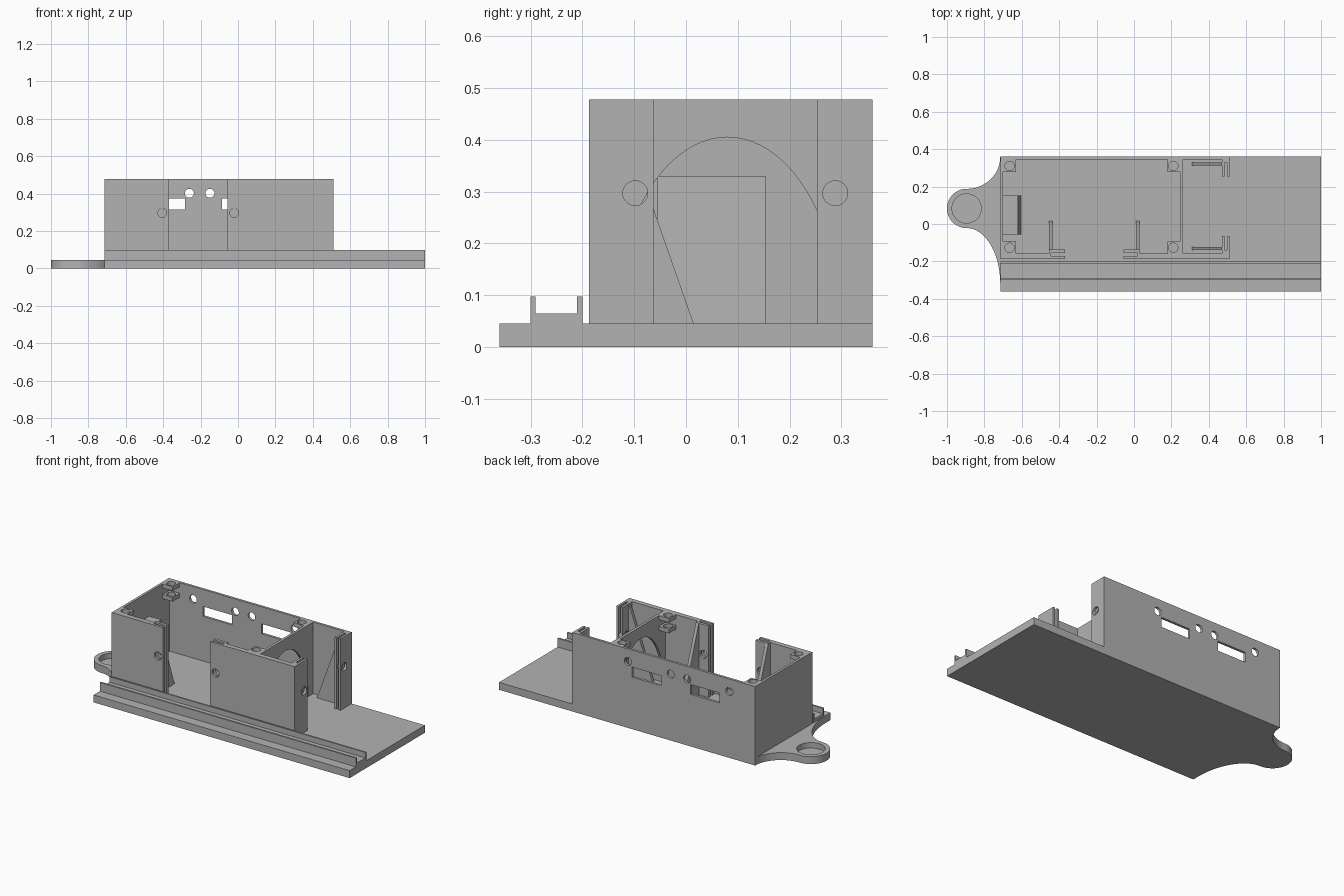
import bpy, bmesh, math
from mathutils import Vector

cube = bpy.data.objects.get("Cube")
if cube:
    bpy.data.objects.remove(cube, do_unlink=True)

GREY = (0.45, 0.45, 0.45, 1.0)
grey = bpy.data.materials.new("plain grey")
grey.use_nodes = True
grey.diffuse_color = GREY
grey.node_tree.nodes["Principled BSDF"].inputs["Base Color"].default_value = GREY

FLOOR, TOP = 0.045, 0.478
LEFT, END, BACK, FRONT = -0.715, 0.51, 0.36, -0.187
parts = []


def prism(name, outline, low, high, axis="z"):
    """Extrude a 2D outline along an axis; the outline uses the other two axes in order."""
    place = {"x": lambda a, b, c: (c, a, b),
             "y": lambda a, b, c: (a, c, b),
             "z": lambda a, b, c: (a, b, c)}[axis]
    bm = bmesh.new()
    face = bm.faces.new([bm.verts.new(place(a, b, low)) for a, b in outline])
    grown = bmesh.ops.extrude_face_region(bm, geom=[face])["geom"]
    moved = [v for v in grown if isinstance(v, bmesh.types.BMVert)]
    bmesh.ops.translate(bm, verts=moved, vec=Vector(place(0, 0, high - low)))
    bmesh.ops.recalc_face_normals(bm, faces=bm.faces)
    mesh = bpy.data.meshes.new(name)
    bm.to_mesh(mesh)
    bm.free()
    mesh.materials.append(grey)
    obj = bpy.data.objects.new(name, mesh)
    bpy.context.collection.objects.link(obj)
    parts.append(obj)
    return obj


def rect(a0, a1, b0, b1):
    return [(a0, b0), (a1, b0), (a1, b1), (a0, b1)]


def arc(cx, cy, rx, ry, start, stop, steps=24):
    angles = [math.radians(start + (stop - start) * i / steps) for i in range(steps + 1)]
    return [(cx + rx * math.cos(t), cy + ry * math.sin(t)) for t in angles]


def circle(cx, cy, r, steps=32):
    return arc(cx, cy, r, r, 0, 360, steps)[:-1]


def cut(obj, outline, low, high, axis):
    """Subtract a prism from a part."""
    cutter = prism("cutter", outline, low, high, axis)
    parts.remove(cutter)
    mod = obj.modifiers.new("cut", "BOOLEAN")
    mod.operation, mod.solver, mod.object = "DIFFERENCE", "EXACT", cutter
    graph = bpy.context.evaluated_depsgraph_get()
    mesh = bpy.data.meshes.new_from_object(obj.evaluated_get(graph))
    obj.modifiers.clear()
    obj.data = mesh
    bpy.data.objects.remove(cutter, do_unlink=True)


# Base plate with a rounded tab and a blind round recess
tab_x, tab_y, tab_r = -0.895, 0.083, 0.105
reach = LEFT - tab_x
outline = [(1, -0.36), (1, BACK)]
outline += arc(tab_x, BACK, reach, BACK - tab_y - tab_r, 0, -90)
outline += arc(tab_x, tab_y, tab_r, tab_r, 90, 270, 36)[1:-1]
outline += arc(tab_x, -0.32, reach, tab_y - tab_r + 0.32, 90, 0)
outline += [(LEFT, -0.36)]
base = prism("base_plate", outline, 0, FLOOR)
cut(base, circle(tab_x, tab_y, 0.078, 48), 0.012, 0.1, "z")

# Channel rail along the front
prism("front_rail", [(-0.30, FLOOR), (-0.20, FLOOR), (-0.20, 0.098), (-0.21, 0.098),
                     (-0.21, 0.065), (-0.29, 0.065), (-0.29, 0.098), (-0.30, 0.098)],
      LEFT, 1, "x")

# Closed end wall and its drafted inner block
prism("closed_end_wall", rect(FRONT, BACK, FLOOR, TOP), LEFT, -0.70, "x")
prism("inner_block", [(-0.70, FLOOR), (-0.605, FLOOR), (-0.62, 0.33), (-0.70, 0.33)],
      -0.055, 0.153, "y")

# Back wall with connector slots and round holes
back = prism("back_wall", rect(-0.70, END, FLOOR, TOP), 0.345, BACK, "y")
for x0, x1 in ((-0.475, -0.283), (-0.085, 0.11)):
    cut(back, rect(x0, x1, 0.315, 0.375), 0.3, 0.4, "y")
for x in (-0.542, -0.26, -0.15, 0.137):
    cut(back, circle(x, 0.402, 0.024), 0.3, 0.4, "y")


# Front walls: each has a slotted guide and a gusset beside the opening
def front_wall(side, far, edge, way):
    inner = edge - way * 0.085
    slot = edge - way * 0.075
    wall = prism(side + "_front_wall", [
        (far, FRONT), (edge, FRONT), (edge, -0.172), (slot, -0.172), (slot, -0.154),
        (edge, -0.154), (edge, -0.137), (inner, -0.137), (inner, -0.157), (far, -0.157)],
        FLOOR, TOP)
    cut(wall, circle(edge - way * 0.035, 0.297, 0.024), -0.3, 0, "y")
    rib = sorted((inner, inner + way * 0.02))
    prism(side + "_front_gusset", [(-0.14, FLOOR), (0.015, FLOOR), (-0.137, TOP), (-0.14, TOP)],
          rib[0], rib[1], "x")


front_wall("right", -0.70, -0.37, 1)
front_wall("left", END, -0.055, -1)


# Open end: slotted guide posts and gussets
def end_post(place, wall_y, edge, way):
    slot = edge - way * 0.075
    post = prism(place + "_end_post", [
        (0.47, wall_y), (0.47, edge), (0.484, edge), (0.484, slot),
        (0.496, slot), (0.496, edge), (END, edge), (END, wall_y)], FLOOR, TOP)
    cut(post, circle(edge - way * 0.035, 0.297, 0.024), 0.4, 0.6, "x")
    rib = sorted((slot, slot + way * 0.016))
    prism(place + "_end_gusset", [(0.472, FLOOR), (0.31, FLOOR), (0.468, TOP), (0.472, TOP)],
          rib[0], rib[1], "y")


end_post("front", -0.157, -0.063, 1)
end_post("back", 0.345, 0.253, -1)

# Partition with a half-ellipse arch
arch = arc(0.08, FLOOR, 0.217, TOP - FLOOR - 0.073, 0, 180, 40)
prism("arched_partition", [(0.345, FLOOR)] + arch + [(-0.157, FLOOR), (-0.157, TOP), (0.345, TOP)],
      0.246, 0.262, "x")

# Pairs of screw tabs in the four lid corners
for x0, x1, hole_x, side in ((-0.70, -0.632, -0.665, "right"), (0.178, 0.246, 0.21, "left")):
    for y0, y1, hole_y, end in ((-0.157, -0.093, -0.127, "front"), (0.278, 0.345, 0.31, "back")):
        for z, level in ((TOP - 0.025, "upper"), (TOP - 0.09, "lower")):
            tab = prism(f"{level}_{end}_{side}_screw_tab", rect(x0, x1, y0, y1), z, z + 0.025)
            cut(tab, circle(hole_x, hole_y, 0.025), 0.2, 0.6, "z")

# Smooth the round walls while keeping edges sharp
bpy.ops.object.select_all(action="DESELECT")
for part in parts:
    part.select_set(True)
bpy.context.view_layer.objects.active = parts[0]
bpy.ops.object.shade_smooth_by_angle(angle=math.radians(30))
